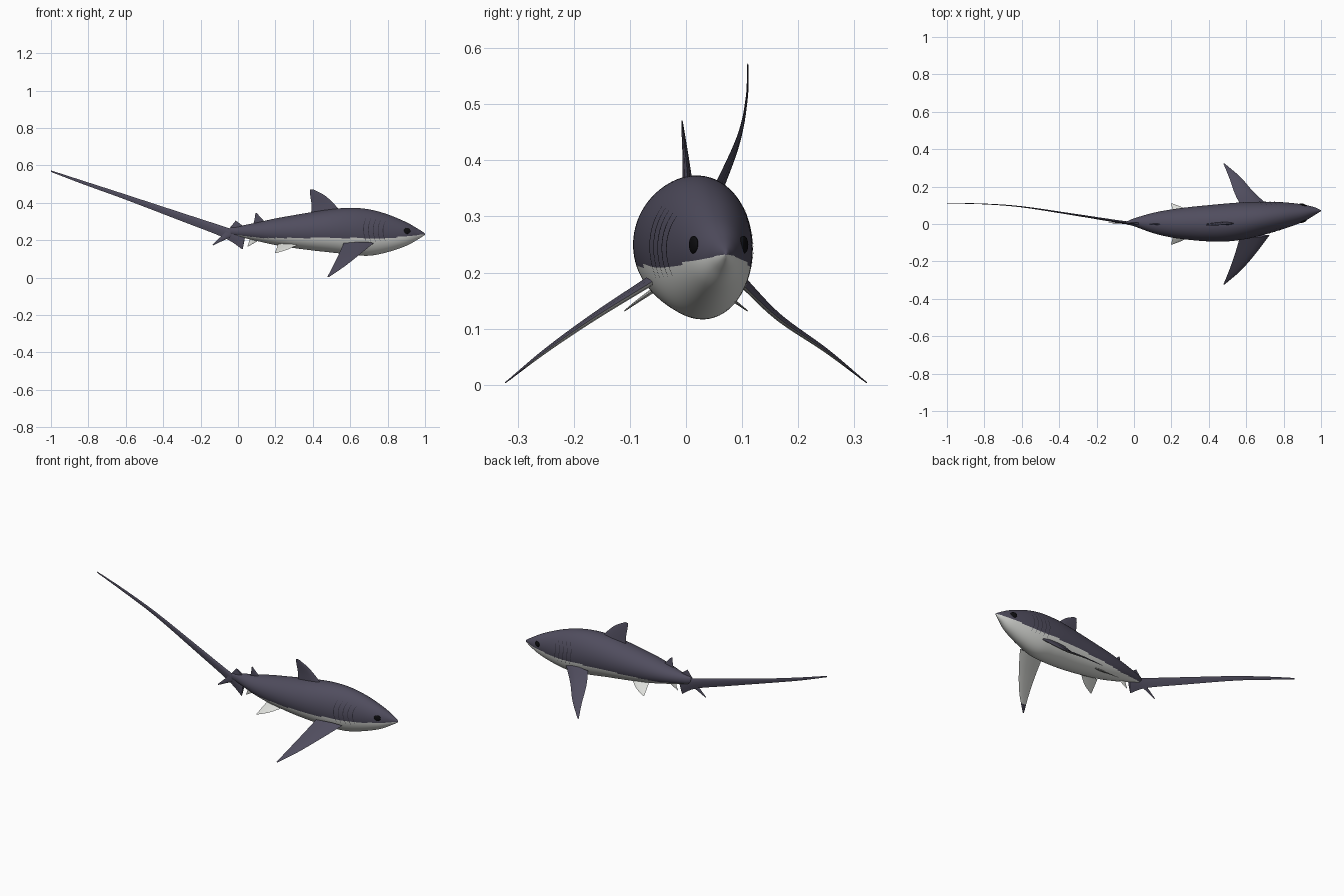
import bpy, bmesh, math
from mathutils import Vector


def material(name, rgb):
    m = bpy.data.materials.new(name)
    m.diffuse_color = (*rgb, 1)
    return m


SKIN = material("dark slate skin", (0.08, 0.074, 0.112))
BELLY = material("pale belly", (0.72, 0.73, 0.70))
EYE = material("black eye", (0.004, 0.004, 0.005))
GILL = material("gill shadow", (0.03, 0.028, 0.042))


def spline(rows, steps):
    """Catmull-Rom resampling of rows of numbers."""
    rows = [Vector(r) for r in rows]
    out = []
    for i in range(len(rows) - 1):
        b, c = rows[i], rows[i + 1]
        a = rows[i - 1] if i else b * 2 - c
        d = rows[i + 2] if i + 2 < len(rows) else c * 2 - b
        for k in range(steps):
            t = k / steps
            out.append(0.5 * (2 * b + (c - a) * t + (2 * a - 5 * b + 4 * c - d) * t * t
                              + (3 * b - a - 3 * c + d) * t ** 3))
    return out + [rows[-1]]


def loft(name, rings, mats, rule=None, closed=True, angle=40):
    """Skin a list of rings, then colour faces by a rule."""
    bm = bmesh.new()
    vs = [[bm.verts.new(p) for p in r] for r in rings]
    n = len(rings[0])
    for r, s in zip(vs, vs[1:]):
        for j in range(n if closed else n - 1):
            k = (j + 1) % n
            bm.faces.new((r[j], r[k], s[k], s[j]))
    if closed:
        bm.faces.new(vs[0])
        bm.faces.new(vs[-1])
    bmesh.ops.recalc_face_normals(bm, faces=bm.faces[:])
    bm.normal_update()
    if rule:
        for f in bm.faces:
            f.material_index = rule(f.calc_center_median(), f.normal)
    me = bpy.data.meshes.new(name)
    bm.to_mesh(me)
    bm.free()
    for m in mats:
        me.materials.append(m)
    ob = bpy.data.objects.new(name, me)
    bpy.context.collection.objects.link(ob)
    smooth(ob, angle)
    return ob


def smooth(ob, angle):
    bpy.ops.object.select_all(action='DESELECT')
    ob.select_set(True)
    bpy.context.view_layer.objects.active = ob
    bpy.ops.object.shade_smooth_by_angle(angle=math.radians(angle))


# Body stations: x, top z, bottom z, left y, right y
STATIONS = spline([
    (-0.04, 0.268, 0.232, 0.013, -0.003),
    (0.00, 0.274, 0.220, 0.030, -0.012),
    (0.10, 0.294, 0.196, 0.059, -0.048),
    (0.20, 0.316, 0.174, 0.078, -0.072),
    (0.30, 0.334, 0.158, 0.091, -0.085),
    (0.40, 0.351, 0.145, 0.101, -0.093),
    (0.50, 0.366, 0.134, 0.110, -0.093),
    (0.60, 0.373, 0.123, 0.117, -0.080),
    (0.70, 0.365, 0.117, 0.119, -0.056),
    (0.80, 0.338, 0.136, 0.116, -0.026),
    (0.90, 0.296, 0.170, 0.105, 0.010),
    (0.96, 0.262, 0.203, 0.091, 0.044),
    (0.99, 0.243, 0.222, 0.079, 0.063),
    (1.00, 0.235, 0.230, 0.073, 0.069)], 8)


def skin_point(s, a, grow=0.0):
    cy, cz = (s[3] + s[4]) / 2, (s[1] + s[2]) / 2
    return Vector((s[0], cy + ((s[3] - s[4]) / 2 + grow) * math.cos(a),
                   cz + ((s[1] - s[2]) / 2 + grow) * math.sin(a)))


def station_at(x):
    for p, q in zip(STATIONS, STATIONS[1:]):
        if p[0] <= x <= q[0]:
            return p.lerp(q, (x - p[0]) / (q[0] - p[0]))


def belly_rule(c, n):
    line = 0.212 + 0.02 * max(0, (c.x - 0.82) / 0.18) + 0.02 * max(0, (0.12 - c.x) / 0.16)
    return 1 if c.z < line else 0


loft("body", [[skin_point(s, math.tau * j / 96) for j in range(96)] for s in STATIONS],
     [SKIN, BELLY], belly_rule, angle=60)


def fin(name, sections, normal, mats=(SKIN,), rule=None):
    """Lens-shaped fin; each section is leading point, trailing point, thickness."""
    normal = Vector(normal).normalized()
    shape = [(0, 0), (0.1, 0.6), (0.35, 1), (0.7, 0.6), (1, 0)]
    shape += [(t, -h) for t, h in shape[3:0:-1]]
    rings = []
    for r in spline([(*a, *b, th) for a, b, th in sections], 8):
        a, b = Vector(r[0:3]), Vector(r[3:6])
        rings.append([a.lerp(b, t) + normal * h * r[6] / 2 for t, h in shape])
    return loft(name, rings, mats, rule)


# Dorsal fins
fin("dorsal_fin", [((0.56, 0.005, 0.34), (0.39, 0.002, 0.33), 0.022),
                   ((0.515, 0.001, 0.392), (0.393, 0, 0.39), 0.013),
                   ((0.465, -0.004, 0.438), (0.386, -0.004, 0.44), 0.007),
                   ((0.405, -0.007, 0.471), (0.385, -0.007, 0.470), 0.002)], (0, 1, 0))
fin("second_dorsal_fin", [((0.15, 0, 0.29), (0.08, 0, 0.28), 0.010),
                          ((0.125, -0.003, 0.318), (0.088, -0.003, 0.31), 0.006),
                          ((0.099, -0.005, 0.346), (0.093, -0.005, 0.344), 0.002)], (0, 1, 0))

# Long whip-like upper tail lobe, short lower lobe
fin("upper_tail_lobe", [((0.04, 0.002, 0.235), (0.025, 0.0, 0.150), 0.014),
                        ((-0.06, 0.010, 0.268), (-0.075, 0.012, 0.213), 0.014),
                        ((-0.30, 0.047, 0.346), (-0.31, 0.049, 0.305), 0.010),
                        ((-0.60, 0.092, 0.444), (-0.61, 0.093, 0.420), 0.006),
                        ((-0.82, 0.108, 0.515), (-0.825, 0.108, 0.498), 0.004),
                        ((-1.00, 0.110, 0.573), (-1.00, 0.110, 0.565), 0.002)],
    (0.12, 1, 0))
fin("lower_tail_lobe", [((0.035, 0.003, 0.27), (-0.012, 0.003, 0.305), 0.012),
                        ((0.0, 0.004, 0.235), (-0.045, 0.004, 0.265), 0.010),
                        ((-0.06, 0.005, 0.207), (-0.085, 0.005, 0.225), 0.007),
                        ((-0.133, 0.006, 0.172), (-0.137, 0.006, 0.176), 0.002)], (0, 1, 0))


# Pectoral fins: dark above, pale below with dark tips
def pectoral_rule(c, n):
    return 1 if n.z < 0 and abs(c.y) < 0.285 else 0


for side, sgn, inner in (("right", -1, 0.06), ("left", 1, 0.095)):
    fin(side + "_pectoral_fin",
        [((0.725, sgn * inner, 0.184), (0.565, sgn * (inner + 0.015), 0.184), 0.018),
         ((0.645, sgn * 0.165, 0.119), (0.538, sgn * 0.165, 0.123), 0.013),
         ((0.570, sgn * 0.250, 0.060), (0.508, sgn * 0.250, 0.062), 0.008),
         ((0.486, sgn * 0.322, 0.003), (0.478, sgn * 0.323, 0.004), 0.002)],
        (0, sgn * 0.58, 0.81), (SKIN, BELLY), pectoral_rule)
    # Pelvic fins
    fin(side + "_pelvic_fin",
        [((0.325, sgn * 0.045, 0.178), (0.215, sgn * 0.04, 0.180), 0.010),
         ((0.265, sgn * 0.085, 0.150), (0.205, sgn * 0.08, 0.153), 0.006),
         ((0.204, sgn * 0.110, 0.131), (0.198, sgn * 0.110, 0.132), 0.002)],
        (0, sgn * 0.55, 0.83), (BELLY,))

    # Eyes
    s = station_at(0.904)
    spot = skin_point(s, math.asin(0.27) if sgn > 0 else math.pi - math.asin(0.27))
    bpy.ops.mesh.primitive_uv_sphere_add(segments=24, ring_count=16, radius=1, location=spot)
    eye = bpy.context.object
    eye.name = side + "_eye"
    eye.scale = (0.019, 0.006, 0.016)
    eye.rotation_euler = (0, 0, -sgn * 0.33)
    eye.data.materials.append(EYE)
    smooth(eye, 60)

    # Gill slits: thin curved ribbons on the skin
    for i in range(5):
        strips = []
        for k in range(13):
            t = k / 12
            a = math.radians(-24 + 62 * t)
            if sgn < 0:
                a = math.pi - a
            x = 0.685 + 0.026 * i - 0.014 * math.sin(math.pi * t)
            w = 0.0005 + 0.0013 * math.sin(math.pi * t)
            strips.append([skin_point(station_at(x + d), a, 0.0012) for d in (-w, w)])
        loft(f"{side}_gill_slit_{i + 1}", strips, [GILL], closed=False)

# Anal fin
fin("anal_fin", [((0.12, 0.004, 0.205), (0.065, 0.004, 0.215), 0.008),
                 ((0.085, 0.004, 0.184), (0.058, 0.004, 0.188), 0.005),
                 ((0.053, 0.004, 0.165), (0.050, 0.004, 0.167), 0.002)], (0, 1, 0), (BELLY,))
